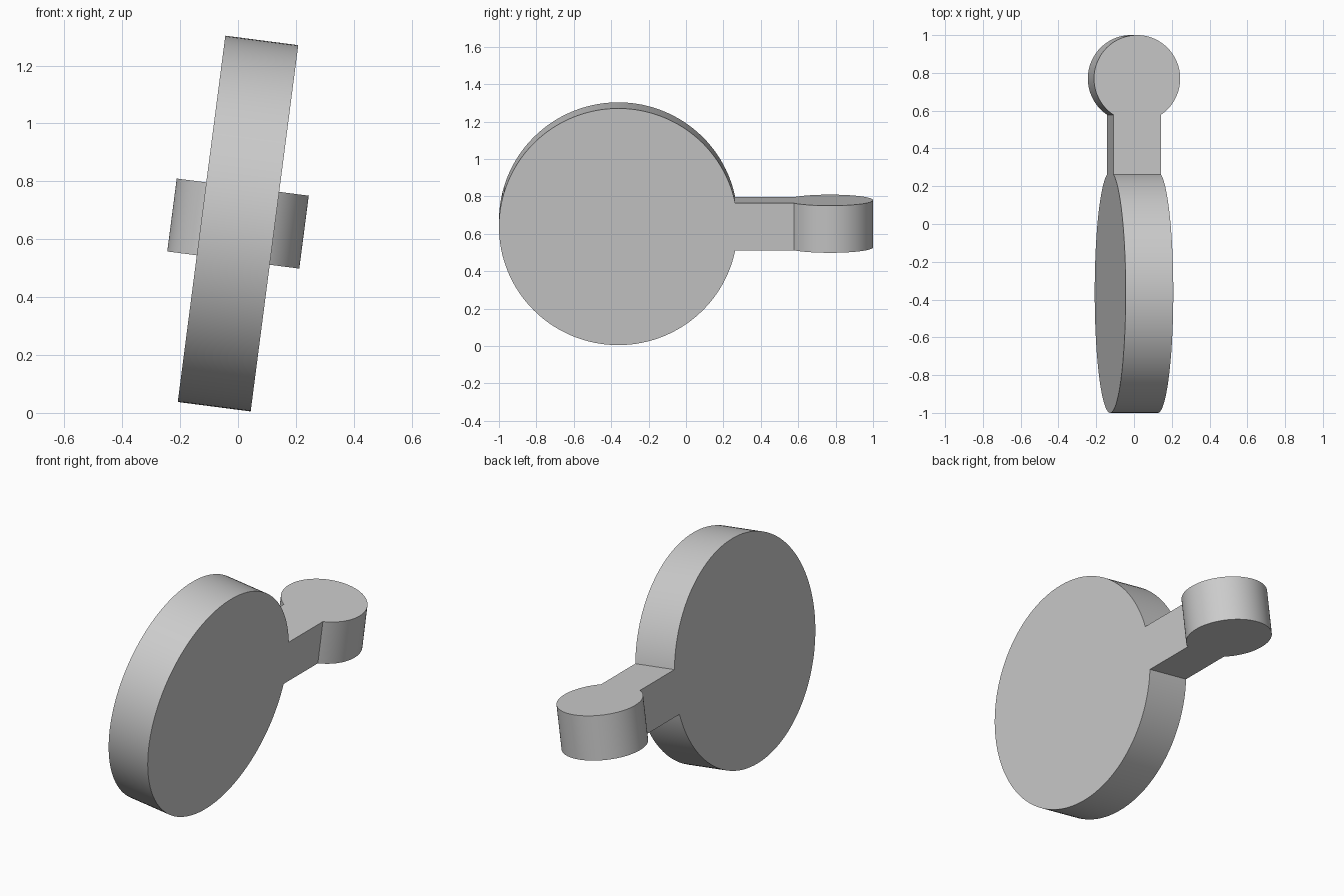
import bpy
import math
from mathutils import Matrix

cube = bpy.data.objects.get("Cube")
if cube:
    bpy.data.objects.remove(cube, do_unlink=True)

# Shared dimensions
THICK = 0.254
DISC_R, DISC_Y = 0.638, -0.362
KNOB_R, KNOB_Y = 0.23, 0.77
HALF = THICK / 2
TILT = Matrix.Translation((0, 0, 0.654)) @ Matrix.Rotation(math.radians(7.4), 4, 'Y')

grey = bpy.data.materials.new("light_grey")
grey.use_nodes = True
colour = (0.6, 0.6, 0.6, 1)
grey.diffuse_color = colour
grey.node_tree.nodes["Principled BSDF"].inputs["Base Color"].default_value = colour


def finish(name, local):
    """Name, tilt and colour the active object."""
    ob = bpy.context.object
    ob.name = name
    ob.data.transform(TILT @ local)
    ob.data.materials.append(grey)
    bpy.ops.object.shade_smooth_by_angle(angle=math.radians(30))


def cylinder(name, radius, y, turn):
    bpy.ops.mesh.primitive_cylinder_add(vertices=128, radius=radius, depth=THICK)
    finish(name, Matrix.Translation((0, y, 0)) @ Matrix.Rotation(turn, 4, 'Y'))


# Large upright disc and small flat-topped knob
cylinder("large_disc", DISC_R, DISC_Y, math.pi / 2)
cylinder("small_knob", KNOB_R, KNOB_Y, 0)

# Square bar, ending where its corners meet the two round walls
start = DISC_Y + math.sqrt(DISC_R ** 2 - HALF ** 2)
end = KNOB_Y - math.sqrt(KNOB_R ** 2 - HALF ** 2)
bpy.ops.mesh.primitive_cube_add(size=1)
finish("connecting_bar", Matrix.Translation((0, (start + end) / 2, 0))
       @ Matrix.Diagonal((THICK, end - start, THICK, 1)))
